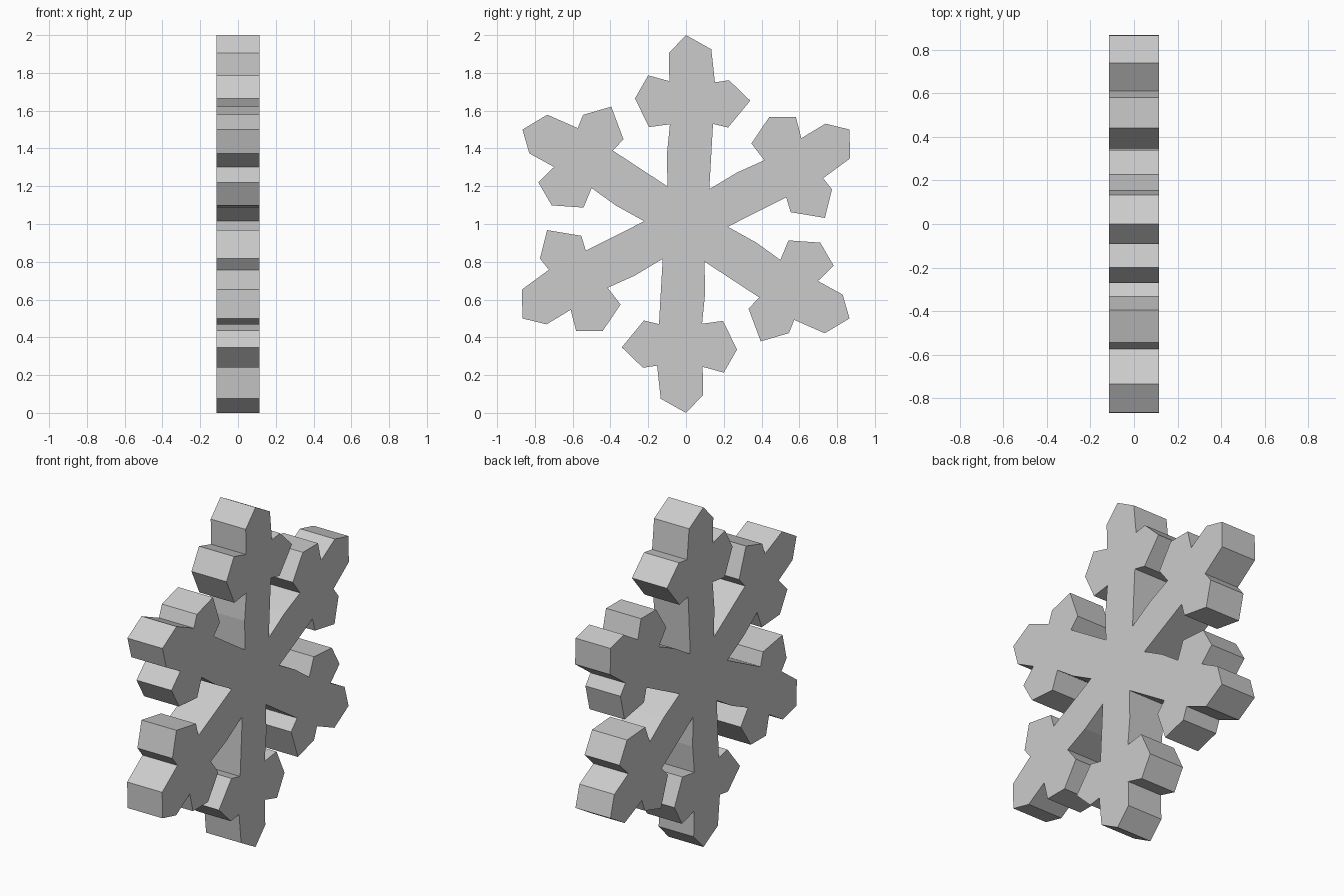
import bpy, bmesh
from math import sin, cos, radians

if "Cube" in bpy.data.objects:
    bpy.data.objects.remove(bpy.data.objects["Cube"])

HALF = 0.114  # half thickness along x

# Outline of one arm (y, z) about the hub centre, from left valley round the tip
ARM = [(-0.098, 0.199), (-0.101, 0.37), (-0.085, 0.528), (-0.196, 0.513),
       (-0.27, 0.665), (-0.20, 0.787), (-0.088, 0.756), (-0.091, 0.905),
       (0.0, 1.0), (0.134, 0.925), (0.153, 0.75), (0.228, 0.761),
       (0.34, 0.653), (0.223, 0.511), (0.143, 0.53)]

bm = bmesh.new()

# Repeat the arm six times around the hub to make the closed outline
outline = []
for i in range(6):
    c, s = cos(radians(60 * i)), sin(radians(60 * i))
    for y, z in ARM:
        outline.append(bm.verts.new((-HALF, y * c + z * s, 1 + z * c - y * s)))
face = bm.faces.new(outline)

# Extrude the flat outline into a slab
ext = bmesh.ops.extrude_face_region(bm, geom=[face], use_keep_orig=True)
new_verts = [g for g in ext["geom"] if isinstance(g, bmesh.types.BMVert)]
bmesh.ops.translate(bm, verts=new_verts, vec=(2 * HALF, 0, 0))
bmesh.ops.recalc_face_normals(bm, faces=bm.faces[:])

mesh = bpy.data.meshes.new("snowflake")
bm.to_mesh(mesh)
bm.free()
snowflake = bpy.data.objects.new("snowflake", mesh)
bpy.context.collection.objects.link(snowflake)
